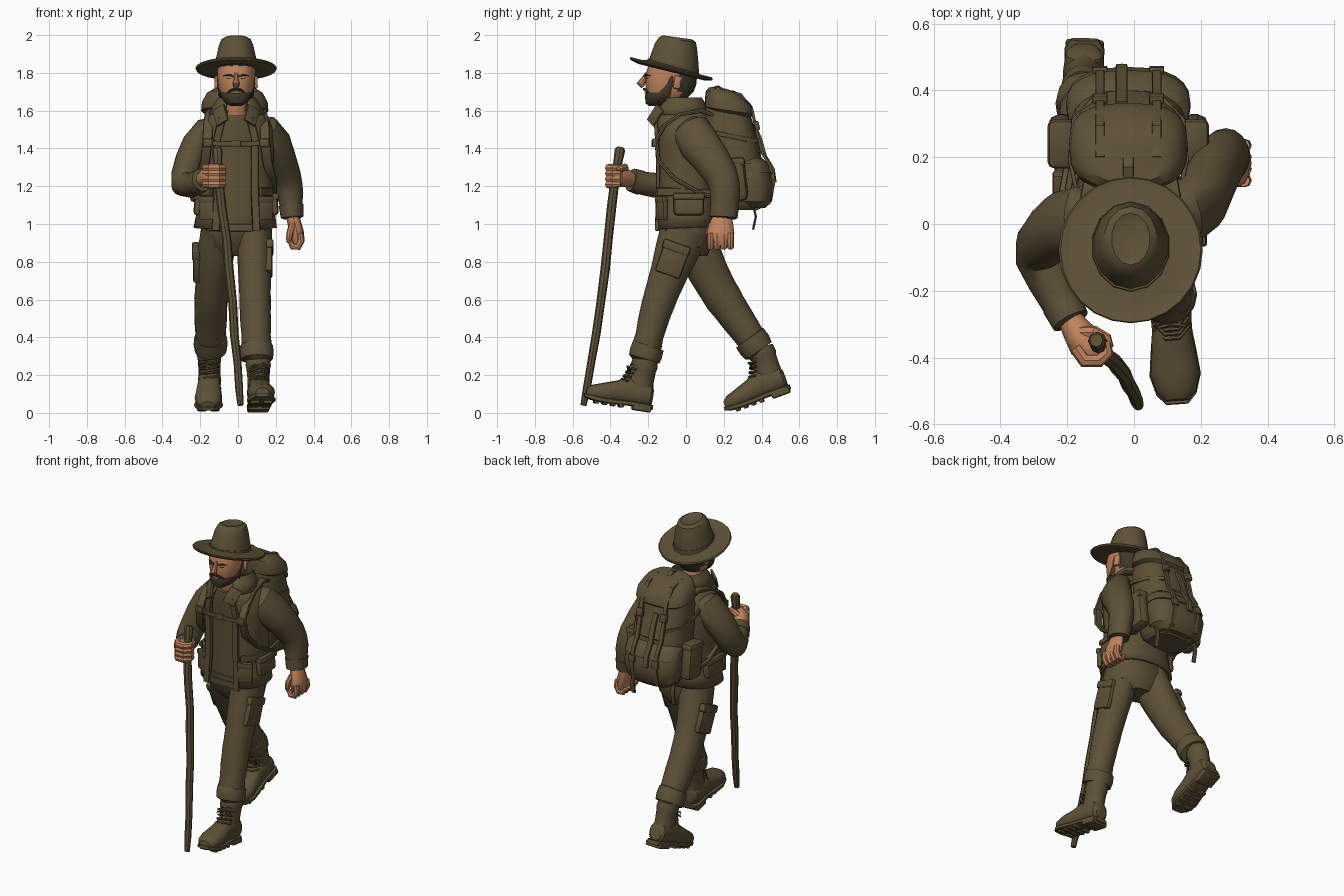
import bpy, bmesh, math
from mathutils import Vector, Matrix

def material(name, rgb):
    m = bpy.data.materials.new(name)
    m.diffuse_color = (*rgb, 1)
    return m

OLIVE = material("olive cloth", (0.110, 0.083, 0.038))
SKIN = material("skin", (0.53, 0.23, 0.11))
DARK = material("dark hair", (0.05, 0.039, 0.022))
X, Y, Z = Vector((1, 0, 0)), Vector((0, 1, 0)), Vector((0, 0, 1))
I = Matrix.Identity(4)

def finish(name, bm, mat, M=I, angle=38):
    bmesh.ops.recalc_face_normals(bm, faces=bm.faces)
    bm.transform(M)
    me = bpy.data.meshes.new(name)
    bm.to_mesh(me)
    bm.free()
    ob = bpy.data.objects.new(name, me)
    bpy.context.collection.objects.link(ob)
    me.materials.append(mat)
    bpy.ops.object.select_all(action='DESELECT')
    ob.select_set(True)
    bpy.context.view_layer.objects.active = ob
    bpy.ops.object.shade_smooth_by_angle(angle=math.radians(angle))
    return ob

def ring(c, u, v, ru, rv, n=16, p=2.0, gap=0.0):
    # superellipse section starting at -v, optionally open around -v
    f = lambda t: math.copysign(abs(t) ** (2 / p), t)
    m = n - 1 if gap else n
    return [Vector(c) + u * ru * f(math.sin(a)) - v * rv * f(math.cos(a))
            for a in (gap + (2 * math.pi - 2 * gap) * i / m for i in range(n))]

def skin(name, rings, mat, closed=True, thick=0, M=I, angle=38):
    bm = bmesh.new()
    vs = [[bm.verts.new(p) for p in r] for r in rings]
    n = len(vs[0])
    for a, b in zip(vs, vs[1:]):
        for i in range(n if closed else n - 1):
            j = (i + 1) % n
            bm.faces.new((a[i], a[j], b[j], b[i]))
    if closed and not thick:
        bm.faces.new(vs[0])
        bm.faces.new(vs[-1])
    ob = finish(name, bm, mat, M, angle)
    if thick:
        s = ob.modifiers.new("thickness", 'SOLIDIFY')
        s.thickness, s.offset = thick, 0
    return ob

def stack(name, rows, mat=OLIVE, n=20, p=2.3, gap=0.0, thick=0, lean=0.0, M=I):
    # horizontal sections: z, cx, cy, rx, ry
    rings = [ring((cx, cy, z), X, Y, rx, ry, n, p, gap) for z, cx, cy, rx, ry in rows]
    for r, row in zip(rings, rows):
        for q in r:
            q.z += lean * (q.y - row[2])
    return skin(name, rings, mat, not gap, thick, M)

def tube(name, pts, mat=OLIVE, n=12, p=2.0, ref=X, M=I):
    # sections across a path: x, y, z, radius along ref, other radius
    c = [Vector(q[:3]) for q in pts]
    rings = []
    for i, q in enumerate(pts):
        t = (c[min(i + 1, len(c) - 1)] - c[max(i - 1, 0)]).normalized()
        u = (ref - t * ref.dot(t)).normalized()
        rings.append(ring(c[i], u, t.cross(u), q[3], q[-1], n, p))
    return skin(name, rings, mat, M=M)

def strap(name, pts, w=0.022, t=0.008, mat=OLIVE, ref=X):
    return tube(name, [(*q, w, t) for q in pts], mat, 8, 5, ref)

def slab(name, loc, size, rot=(0, 0, 0), mat=OLIVE, bev=0.25, M=I):
    bm = bmesh.new()
    bmesh.ops.create_cube(bm, size=1)
    bm.transform(Matrix.Diagonal((*size, 1)))
    bmesh.ops.bevel(bm, geom=bm.edges[:], offset=min(size) * bev, segments=2, profile=0.5, affect='EDGES')
    R = Matrix.Rotation(rot[2], 4, 'Z') @ Matrix.Rotation(rot[1], 4, 'Y') @ Matrix.Rotation(rot[0], 4, 'X')
    return finish(name, bm, mat, M @ Matrix.Translation(loc) @ R)

# hat
stack("hat_brim", [(1.84, -.01, -.078, .11, .12), (1.822, -.01, -.078, .17, .18), (1.83, -.01, -.078, .21, .216),
                   (1.824, -.01, -.078, .216, .219), (1.815, -.01, -.078, .21, .216), (1.804, -.01, -.078, .165, .175),
                   (1.815, -.01, -.078, .10, .11)], n=24, p=2, lean=-.25)
stack("hat_crown", [(1.82, -.01, -.07, .117, .136), (1.87, -.01, -.062, .11, .128), (1.94, -.01, -.053, .094, .112),
                    (1.975, -.01, -.045, .08, .098), (1.988, -.01, -.045, .058, .078), (1.978, -.01, -.04, .028, .05)],
      n=14, p=2, lean=-.14)
stack("hat_band", [(1.825, -.01, -.07, .119, .138), (1.85, -.01, -.066, .116, .134)], n=14, p=2, lean=-.2)

# head, hair on the back by position
head = stack("head", [(1.635, -.01, -.12, .045, .06), (1.66, -.01, -.10, .07, .10), (1.70, -.01, -.085, .088, .125),
                      (1.74, -.01, -.08, .096, .135), (1.79, -.01, -.078, .102, .137), (1.85, -.01, -.07, .1, .125)], SKIN, 24)
head.data.materials.append(DARK)
for f in head.data.polygons:
    f.material_index = int(f.center.y > -.04 and f.center.z > 1.68)
tube("neck", [(-.01, -.02, 1.5, .075, .08), (-.01, -.06, 1.6, .066, .07), (-.01, -.07, 1.70, .066, .075)], SKIN)
stack("beard", [(1.625, -.01, -.165, .028, .03), (1.64, -.01, -.145, .056, .07), (1.665, -.01, -.13, .076, .086),
                (1.685, -.01, -.128, .084, .088), (1.695, -.01, -.125, .083, .088)], DARK, 20)
tube("nose", [(-.01, -.208, 1.80, .009, .008), (-.01, -.222, 1.77, .012, .014), (-.01, -.24, 1.742, .018, .022),
              (-.01, -.228, 1.725, .014, .01)], SKIN, 8)
slab("lower_lip", (-.01, -.214, 1.697), (.038, .012, .01), mat=SKIN)
for s in (-1, 1):
    x = -.01
    tube("moustache", [(x, -.222, 1.715, .007, .008), (x + s * .026, -.212, 1.709, .006, .009),
                       (x + s * .05, -.188, 1.688, .006, .006)], DARK, 8, ref=Z)
    tube("sideburn", [(x + s * .096, -.075, 1.79, .006, .014), (x + s * .092, -.085, 1.74, .007, .018),
                      (x + s * .083, -.115, 1.68, .009, .032)], DARK, 8)
    tube("eyebrow", [(x + s * .014, -.216, 1.783, .005, .006), (x + s * .04, -.209, 1.79, .006, .006),
                     (x + s * .066, -.188, 1.785, .003, .005)], DARK, 6, ref=Z)
    slab("eye", (x + s * .038, -.206, 1.77), (.026, .008, .007), (0, 0, s * .35), DARK)
    slab("ear", (x + s * .1, -.047, 1.75), (.022, .042, .07), (-.15, 0, s * .3), SKIN, .45)

# torso: shirt, open jacket, collar
stack("shirt", [(.98, -.01, 0, .165, .132), (1.1, -.01, 0, .165, .135), (1.3, -.01, 0, .17, .135), (1.45, -.01, .0, .17, .135),
                (1.53, -.01, -.02, .13, .13), (1.575, -.01, -.04, .085, .105)])
stack("jacket", [(.98, -.015, .005, .212, .166), (1.05, -.012, .003, .2, .158), (1.16, -.01, 0, .187, .15),
                 (1.3, -.01, 0, .185, .148), (1.42, -.01, .005, .197, .153), (1.49, -.008, .0, .195, .15),
                 (1.55, -.005, -.02, .158, .14), (1.605, -.005, -.025, .11, .125)], n=28, gap=.4, thick=.018, lean=.04)
stack("collar", [(1.58, -.005, -.03, .145, .145), (1.635, -.005, -.02, .115, .12), (1.665, -.005, -.012, .098, .095),
                 (1.60, -.005, -.025, .085, .095)], n=22, p=2, gap=.5, thick=.012, lean=.0)
for s in (-1, 1):
    x = lambda d: -.01 + s * d
    strap("jacket_placket", [(x(.108), -.155, .965), (x(.1), -.149, 1.15), (x(.098), -.148, 1.3),
                             (x(.1), -.154, 1.45), (x(.075), -.162, 1.56)], .02, .01)
    slab("collar_flap", (x(.082), -.162, 1.575), (.075, .014, .1), (-.35, s * .5, s * .5))
    slab("jacket_pocket", (x(.152), -.128, 1.08), (.085, .03, .12), (0, 0, s * .5))
    slab("pocket_flap", (x(.154), -.133, 1.13), (.092, .03, .035), (0, 0, s * .5))
    slab("belt_pouch", (x(.195), .015, 1.10), (.055, .16, .11), (0, s * -.1, 0), bev=.35)
    slab("pouch_flap", (x(.2), .015, 1.145), (.056, .165, .035), (0, s * -.1, 0))
    strap("hip_belt", [(x(.13), -.148, 1.17), (x(.185), -.08, 1.17), (x(.195), .06, 1.16), (x(.17), .2, 1.16)], .022, .01, ref=Z)
    strap("shoulder_strap", [(x(.11), .16, 1.57), (x(.125), .08, 1.6), (x(.14), -.03, 1.58), (x(.15), -.115, 1.52),
                             (x(.152), -.16, 1.44), (x(.165), -.142, 1.33), (x(.19), -.06, 1.24),
                             (x(.192), .08, 1.16), (x(.17), .2, 1.13)], .026, .011)
    slab("strap_buckle", (x(.15), -.168, 1.43), (.05, .022, .045))
strap("chest_strap", [(-.17, -.162, 1.43), (-.09, -.172, 1.425), (.07, -.172, 1.425), (.15, -.162, 1.43)], .014, .007, ref=Z)
slab("chest_buckle", (-.01, -.174, 1.425), (.05, .018, .036))

# trousers
stack("pelvis", [(.83, -.01, .03, .09, .08), (.88, -.01, .02, .165, .115), (.96, -.01, .01, .185, .135), (1.03, -.01, .0, .18, .135)])
strap("waist_belt", [(-.17, -.1, .985), (-.08, -.138, .98), (.06, -.138, .98), (.15, -.1, .985)], .02, .008, ref=Z)
tube("front_trouser_leg", [(.085, -.005, .97, .095, .13), (.087, -.046, .86, .092, .118), (.088, -.09, .74, .087, .1),
                           (.09, -.13, .63, .083, .09), (.091, -.148, .575, .084, .087), (.092, -.162, .53, .081, .083),
                           (.094, -.176, .48, .082, .08), (.096, -.193, .41, .077, .074), (.098, -.205, .36, .081, .078),
                           (.1, -.215, .32, .076, .07)], n=16)
tube("rear_trouser_leg", [(-.1, .02, .97, .095, .12), (-.115, .065, .86, .098, .115), (-.13, .115, .75, .094, .107),
                          (-.138, .17, .65, .089, .1), (-.142, .198, .605, .09, .1), (-.143, .225, .565, .086, .094),
                          (-.145, .277, .49, .086, .088), (-.145, .33, .415, .08, .08), (-.145, .36, .37, .08, .078),
                          (-.145, .385, .34, .074, .07)], n=16)
tube("front_cuff", [(.098, -.198, .358, .07, .07), (.098, -.2, .355, .087, .085), (.099, -.212, .315, .09, .088),
                    (.1, -.222, .285, .085, .083), (.1, -.222, .283, .06, .06)], n=16)
tube("rear_cuff", [(-.145, .335, .40, .07, .07), (-.145, .338, .397, .087, .089), (-.145, .362, .362, .09, .091),
                   (-.145, .384, .328, .084, .084), (-.145, .386, .326, .06, .06)], n=16)
for name, x, y, z, tilt in (("front", .162, -.072, .81, -.35), ("rear", -.218, .11, .79, .42)):
    slab(name + "_cargo_pocket", (x, y, z), (.04, .14, .17), (tilt, 0, 0), bev=.35)
    slab(name + "_cargo_flap", (x * 1.02, y - math.sin(tilt) * .06, z + .065), (.044, .15, .05), (tilt, 0, 0))

# boots, built heel at origin then pitched
def boot(side, loc, pitch, yaw):
    M = Matrix.Translation(loc) @ Matrix.Rotation(yaw, 4, 'Z') @ Matrix.Rotation(pitch, 4, 'X')
    along = lambda name, rows, p: skin(name, [ring((0, y, z), X, Z, a, b, 16, p) for y, z, a, b in rows], OLIVE, M=M)
    along(side + "_boot_foot", [(0, .085, .04, .04), (-.015, .09, .056, .06), (-.07, .095, .062, .072), (-.14, .098, .06, .075),
                                (-.2, .082, .066, .06), (-.27, .068, .073, .05), (-.325, .06, .06, .04), (-.352, .054, .035, .024)], 2.3)
    along(side + "_boot_sole", [(.008, .03, .042, .013), (-.02, .03, .06, .016), (-.12, .033, .058, .014), (-.2, .028, .069, .014),
                                (-.27, .028, .077, .014), (-.33, .033, .06, .014), (-.36, .04, .034, .01)], 4)
    tube(side + "_boot_shaft", [(0, -.075, .09, .06, .074), (0, -.076, .16, .058, .07), (0, -.07, .22, .062, .066),
                                (0, -.07, .24, .067, .072), (0, -.068, .28, .064, .066)], n=16, M=M)
    slab(side + "_boot_heel", (0, -.05, .018), (.115, .1, .034), M=M)
    for i in range(4):
        for s in (-1, 1):
            slab(side + "_sole_lug", (s * .034, -.16 - i * .044, .016), (.05, .026, .024), M=M)
    for i in range(5):
        y, z = -.19 + i * .01, .148 + i * .022
        tube(side + "_boot_lace", [(-.05, y + .045, z - .012, .007), (-.02, y + .012, z, .007), (.02, y + .012, z + .006, .007),
                                   (.05, y + .045, z, .007)], n=6, ref=Z, M=M)
    for s in (-1, 1):
        tube(side + "_lace_loop", [(0, -.146, .222, .006), (s * .04, -.155, .224, .006), (s * .05, -.148, .2, .006),
                                   (s * .01, -.15, .212, .006)], n=6, ref=Z, M=M)
boot("front", (.105, -.19, 0), math.radians(-9), math.radians(4))
boot("rear", (-.147, .555, .107), math.radians(20), math.radians(-2))

# hanging arm and hand
tube("left_sleeve", [(.09, .01, 1.52, .05, .07), (.15, .025, 1.495, .075, .105), (.198, .07, 1.425, .085, .108),
                     (.23, .135, 1.34, .08, .098), (.255, .185, 1.26, .078, .089), (.268, .202, 1.21, .073, .082),
                     (.275, .207, 1.16, .071, .08), (.28, .205, 1.11, .062, .074), (.285, .2, 1.06, .058, .072),
                     (.287, .197, 1.03, .05, .064)], n=16)
tube("left_cuff", [(.281, .204, 1.1, .066, .077), (.287, .199, 1.035, .06, .074), (.287, .199, 1.033, .04, .04)], n=16)
tube("left_palm", [(.285, .195, 1.05, .032, .045), (.297, .19, 1.01, .036, .06), (.31, .184, .96, .038, .072),
                   (.316, .182, .92, .036, .07), (.312, .182, .89, .026, .06)], SKIN)
for i in range(4):
    y = .13 + i * .035
    tube("left_finger", [(.328, y, .95, .019), (.333, y, .91, .02), (.318, y, .879, .019), (.29, y, .88, .018),
                         (.275, y, .905, .012)], SKIN, 8, ref=Y)
tube("left_thumb", [(.29, .14, 1.0, .018), (.277, .124, .96, .019), (.27, .125, .92, .016), (.268, .13, .9, .009)], SKIN, 8)

# bent arm and fist on the staff
tube("right_sleeve", [(-.10, .01, 1.52, .05, .07), (-.16, .015, 1.495, .075, .1), (-.215, .0, 1.42, .083, .1),
                      (-.252, -.03, 1.34, .08, .092), (-.278, -.06, 1.26, .076, .086), (-.28, -.105, 1.21, .075, .07),
                      (-.25, -.165, 1.205, .07, .066), (-.222, -.225, 1.215, .062, .062), (-.195, -.28, 1.23, .056, .056)], n=16)
tube("right_cuff", [(-.216, -.24, 1.218, .062, .066), (-.19, -.29, 1.234, .058, .062), (-.189, -.291, 1.234, .03, .03)], n=16)
tube("right_palm", [(-.195, -.28, 1.235, .036), (-.17, -.32, 1.245, .05, .045), (-.145, -.355, 1.255, .06, .055),
                    (-.115, -.385, 1.255, .055, .045)], SKIN, ref=Z)
slab("right_fist", (-.125, -.37, 1.255), (.11, .085, .115), (0, 0, -.25), SKIN, .4)
for i in range(4):
    z = 1.21 + i * .029
    tube("right_finger", [(-.175, -.37, z, .02), (-.148, -.408, z, .022), (-.105, -.408, z, .022), (-.08, -.385, z, .02),
                          (-.085, -.35, z, .015)], SKIN, 8, ref=Z)
tube("right_thumb", [(-.16, -.325, 1.28, .02), (-.12, -.325, 1.3, .021), (-.082, -.345, 1.295, .018), (-.07, -.37, 1.29, .01)], SKIN, 8, ref=Z)
tube("walking_staff", [(-.113, -.348, 1.405, .02), (-.11, -.35, 1.39, .028), (-.108, -.36, 1.33, .024), (-.1, -.378, 1.22, .024),
                       (-.085, -.395, 1.08, .025), (-.06, -.412, .92, .024), (-.048, -.428, .76, .025), (-.028, -.452, .58, .023),
                       (-.02, -.475, .42, .023), (-.002, -.503, .26, .021), (.006, -.525, .13, .021), (.013, -.543, .04, .016)], n=8)

# backpack
B = -.017
stack("pack_body", [(1.075, B, .29, .12, .09), (1.11, B, .29, .155, .125), (1.25, B, .275, .175, .145), (1.42, B, .245, .175, .14),
                    (1.55, B, .22, .165, .13), (1.63, B, .215, .15, .11)], p=2.8, n=24)
stack("pack_lid", [(1.58, B, .232, .15, .11), (1.6, B, .232, .178, .13), (1.645, B, .225, .174, .125), (1.69, B, .205, .15, .1),
                   (1.715, B, .19, .11, .065)], p=2.8, n=24, lean=-.15)
stack("pack_front_pocket", [(1.085, B, .36, .13, .06), (1.12, B, .36, .172, .095), (1.21, B, .36, .186, .11),
                            (1.3, B, .345, .18, .095), (1.34, B, .335, .15, .07)], p=2.5, n=24)
stack("pack_pocket_flap", [(1.27, B, .355, .187, .105), (1.32, B, .34, .182, .098), (1.35, B, .33, .15, .07)], p=2.5, n=24)
stack("pack_upper_pocket", [(1.36, B, .325, .1, .06), (1.38, B, .32, .12, .08), (1.5, B, .29, .115, .075), (1.55, B, .275, .095, .06)], p=2.8)
for s in (-1, 1):
    slab("pack_side_pocket", (B + s * .198, .25, 1.23), (.085, .14, .23), (.12, 0, 0), bev=.4)
    slab("side_pocket_flap", (B + s * .198, .24, 1.325), (.088, .147, .05), (.12, 0, 0), bev=.4)
    strap("pack_strap", [(B + s * .085, .2, 1.71), (B + s * .085, .29, 1.685), (B + s * .085, .35, 1.6), (B + s * .085, .372, 1.5),
                         (B + s * .085, .402, 1.38), (B + s * .085, .445, 1.31), (B + s * .085, .463, 1.21),
                         (B + s * .085, .44, 1.11), (B + s * .085, .36, 1.075)], .014, .008)
    slab("pack_buckle", (B + s * .085, .376, 1.52), (.045, .025, .05), (.25, 0, 0))
    slab("pocket_buckle", (B + s * .085, .462, 1.25), (.045, .02, .045), (.1, 0, 0))
    strap("compression_strap", [(B + s * .155, .1, 1.49), (B + s * .175, .19, 1.475), (B + s * .165, .31, 1.45),
                                (B + s * .1, .38, 1.44)], .012, .006, ref=Z)
    strap("strap_tail", [(B + s * .14, .35, 1.12), (B + s * .145, .37, 1.04), (B + s * .145, .355, .97)], .014, .006)
strap("pack_handle", [(B, .13, 1.68), (B, .14, 1.72), (B, .17, 1.728), (B, .2, 1.71)], .016, .006)
strap("pack_pull_tab", [(B - .02, .36, 1.53), (B - .02, .395, 1.45), (B - .02, .42, 1.36), (B - .02, .462, 1.29),
                        (B - .02, .472, 1.22)], .018, .008)
